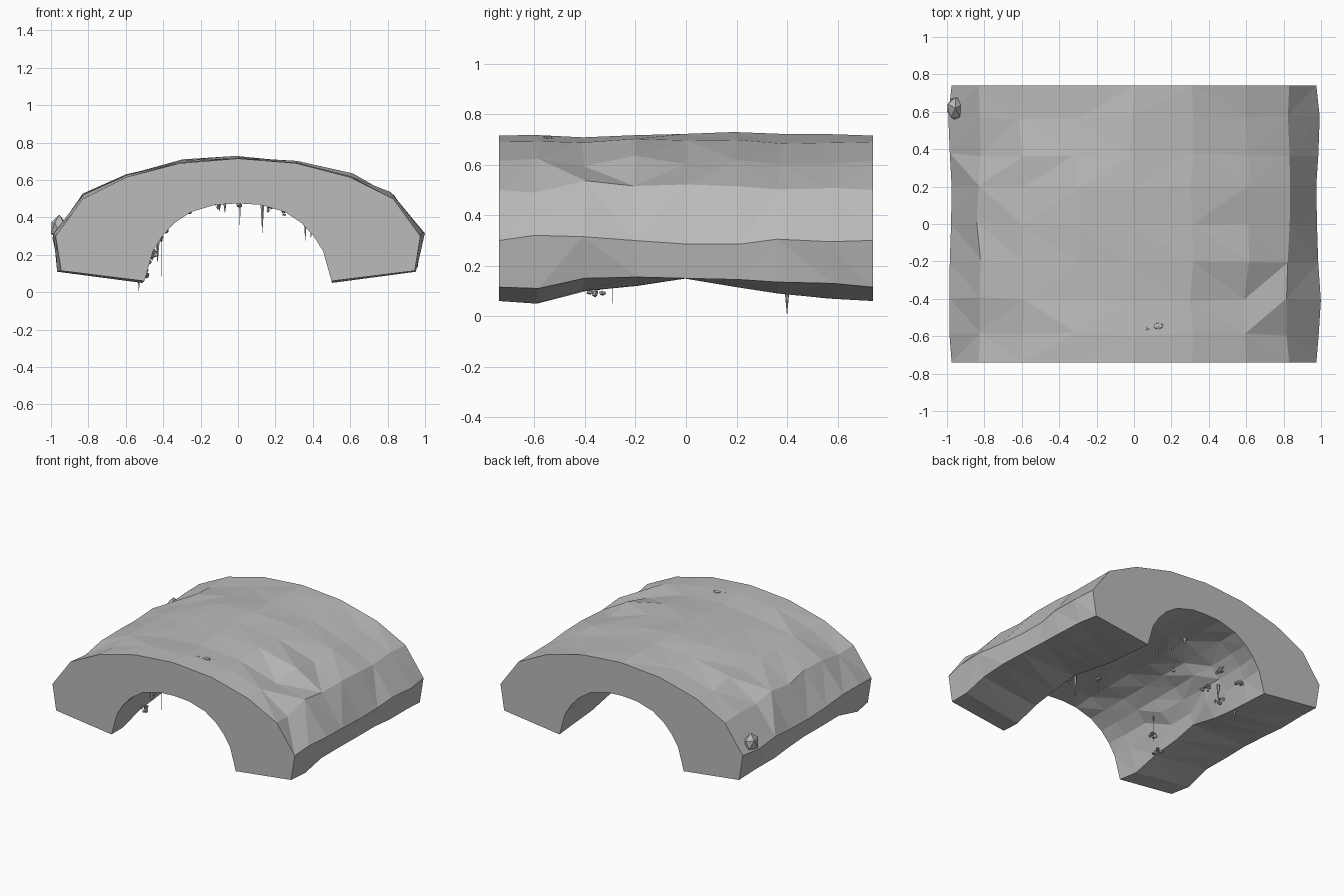
import bpy, bmesh, math, random
from mathutils import Vector, Matrix

cube = bpy.data.objects.get("Cube")
if cube:
    bpy.data.objects.remove(cube, do_unlink=True)
random.seed(7)

stone = bpy.data.materials.new("grey_stone")
stone.use_nodes = True
stone.diffuse_color = (0.5, 0.5, 0.5, 1)
stone.node_tree.nodes["Principled BSDF"].inputs["Base Color"].default_value = (0.5, 0.5, 0.5, 1)


def finish(bm, name):
    bmesh.ops.recalc_face_normals(bm, faces=bm.faces)
    mesh = bpy.data.meshes.new(name)
    bm.to_mesh(mesh)
    bm.free()
    mesh.materials.append(stone)
    obj = bpy.data.objects.new(name, mesh)
    bpy.context.collection.objects.link(obj)
    return obj


# Half profiles of the arch, from crown to foot
outer = [(0, .715), (.31, .69), (.6, .615), (.83, .5), (.975, .3), (.945, .115)]
inner = [(0, .475), (.12, .468), (.25, .43), (.34, .37), (.405, .3), (.455, .22), (.5, .06)]

# Stations along the tunnel, with height shifts of the crown, shoulder, side and feet
stations = [-.74, -.59, -.4, -.2, 0, .2, .37, .57, .74]
waves = {
    "crown": [0, 0, 0, .005, .01, .015, 0, 0, 0],
    "shoulder": [0, -.01, .03, .02, .015, .02, -.005, 0, 0],
    "side": [0, .02, .015, 0, -.015, -.015, .005, -.005, 0],
    "outer_foot": [0, -.005, .035, .04, .035, .03, .02, .015, 0],
    "inner_foot": [0, -.01, .04, .06, .09, .055, .03, .01, 0],
}
side_bulge = [0, -.012, .012, .01, -.003, 0, -.01, -.018, 0]
outer_waves = ["crown", "crown", None, "shoulder", "side", "outer_foot"]


def mirrored(half):
    return [(-x, z, i) for i, (x, z) in reversed(list(enumerate(half)))] + \
           [(x, z, i) for i, (x, z) in enumerate(half) if i]


def jitter(amount):
    return random.uniform(-amount, amount)


def ring(bm, s, y):
    """One wavy cross-section of the arch."""
    middle = 0 if s in (0, len(stations) - 1) else 1
    verts = []
    for x, z, i in mirrored(outer):
        name = outer_waves[i]
        z += waves[name][s] if name else middle * jitter(.015)
        if i == 4:
            x += math.copysign(side_bulge[s], x) if x < 0 or s != 2 else .024
            z += middle * (jitter(.008) if x < 0 else 0)
        elif i < 4:
            x += middle * jitter(.015)
            z += middle * jitter(.008)
        elif middle:
            x += math.copysign(.015, x) + jitter(.01)
        verts.append(bm.verts.new((x, y + middle * jitter(.012), z)))
    for x, z, i in reversed(mirrored(inner)):
        if i == len(inner) - 1:
            z += waves["inner_foot"][s]
            x += math.copysign(.01, x) * middle + middle * jitter(.01)
        else:
            grow = 1 + middle * random.uniform(0, .07)
            x, z = x * grow, z * (1 + (grow - 1) * .6)
        verts.append(bm.verts.new((x, y + middle * jitter(.012), z)))
    return verts


# Rock arch
bm = bmesh.new()
rings = [ring(bm, s, y) for s, y in enumerate(stations)]
for a, b in zip(rings, rings[1:]):
    for i in range(len(a)):
        j = (i + 1) % len(a)
        if random.random() < .5:
            bm.faces.new((a[i], a[j], b[j]))
            bm.faces.new((a[i], b[j], b[i]))
        else:
            bm.faces.new((a[i], a[j], b[i]))
            bm.faces.new((a[j], b[j], b[i]))
bm.faces.new(rings[0])
bm.faces.new(reversed(rings[-1]))
finish(bm, "rock_arch")


def add_rock(bm, place, size, detail=1):
    verts = bmesh.ops.create_icosphere(bm, subdivisions=detail, radius=1)["verts"]
    turn = Matrix.Rotation(random.uniform(0, math.pi), 3, 'Z')
    for v in verts:
        p = turn @ (v.co * random.uniform(.8, 1.05))
        v.co = Vector(place) + Vector([c * s for c, s in zip(p, size)])


def add_spike(bm, top, length, radius):
    """Tapered spike hanging down from its top point."""
    place = Vector(top) - Vector((0, 0, length / 2))
    bmesh.ops.create_cone(bm, cap_ends=True, segments=6, radius1=0, radius2=radius,
                          depth=length, matrix=Matrix.Translation(place))


# Boulder on the side and pebbles on the crown
bm = bmesh.new()
add_rock(bm, (-.955, .62, .345), (.05, .075, .07))
finish(bm, "side_boulder")
bm = bmesh.new()
add_rock(bm, (.13, -.545, .705), (.03, .022, .012))
add_rock(bm, (.07, -.56, .708), (.012, .008, .006))
finish(bm, "crown_pebbles")

# Hanging stalactites: top point, length, radius
bm = bmesh.new()
for top, length, radius in [
    ((-.53, .4, .13), .13, .012), ((.01, -.35, .48), .14, .005), ((.13, -.45, .48), .17, .012),
    ((.36, -.2, .39), .12, .01), ((.39, .1, .36), .08, .008), ((-.41, -.29, .31), .26, .003),
    ((-.07, .15, .49), .07, .012), ((-.1, .4, .48), .05, .015), ((-.43, .35, .27), .12, .012),
]:
    add_spike(bm, top, length, radius)
finish(bm, "stalactites")

# Rubble clusters on the wall and ceiling: centre, spread, count
bm = bmesh.new()
for centre, spread, count in [
    ((-.5, -.36, .1), .035, 8), ((-.45, -.33, .2), .035, 8), ((-.42, .24, .29), .04, 10),
    ((-.39, .42, .34), .04, 9), ((-.46, .54, .21), .035, 7), ((-.47, .32, .17), .04, 5),
    ((0, -.35, .475), .05, 6), ((.17, -.47, .455), .05, 6), ((-.12, .3, .475), .06, 5),
    ((.25, -.3, .43), .035, 5), ((-.25, .1, .43), .04, 4),
]:
    for n in range(count):
        place = Vector(centre) + Vector((jitter(.012), jitter(spread), jitter(spread * .5)))
        add_rock(bm, place, [random.uniform(.006, .018) for axis in range(3)])
finish(bm, "tunnel_rubble")
